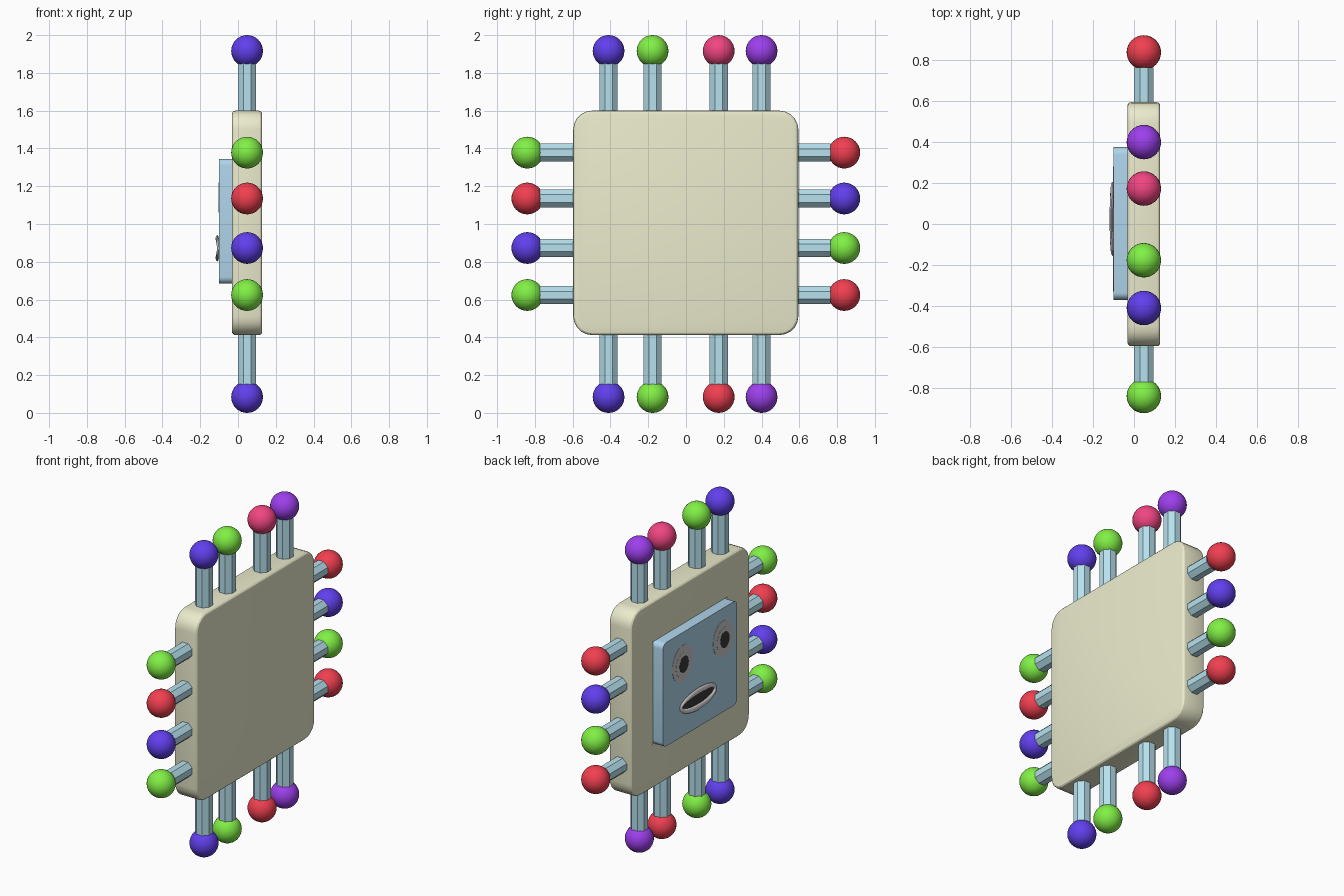
import bpy, bmesh
from math import pi, sin, cos
from mathutils import Matrix, Vector

if "Cube" in bpy.data.objects:
    bpy.data.objects.remove(bpy.data.objects["Cube"])

CX = 0.048  # centre plane of the board and pins


def mat(name, rgb):
    m = bpy.data.materials.new(name)
    m.diffuse_color = (*rgb, 1)
    m.use_nodes = True
    m.node_tree.nodes["Principled BSDF"].inputs["Base Color"].default_value = m.diffuse_color
    return m


SAND = mat("sand", (0.83, 0.83, 0.61))
SKY = mat("sky_blue", (0.47, 0.75, 0.85))
PLATE = mat("plate_blue", (0.43, 0.67, 0.84))
BLUE = mat("blue", (0.12, 0.05, 0.85))
GREEN = mat("green", (0.22, 0.87, 0.06))
RED = mat("red", (0.88, 0.05, 0.08))
CRIMSON = mat("crimson", (0.88, 0.06, 0.22))
PURPLE = mat("purple", (0.34, 0.05, 0.85))
WHITE = mat("eye_grey", (0.78, 0.78, 0.76))
IRIS = mat("iris_grey", (0.6, 0.6, 0.6))
BLACK = mat("black", (0.04, 0.04, 0.04))
LIP = mat("lip_grey", (0.72, 0.69, 0.69))


def finish(name, bm, m, smooth=None):
    bmesh.ops.recalc_face_normals(bm, faces=bm.faces)
    me = bpy.data.meshes.new(name)
    bm.to_mesh(me)
    bm.free()
    if m:
        me.materials.append(m)
    ob = bpy.data.objects.new(name, me)
    bpy.context.collection.objects.link(ob)
    if smooth:
        bpy.context.view_layer.objects.active = ob
        ob.select_set(True)
        bpy.ops.object.shade_smooth_by_angle(angle=smooth)
        ob.select_set(False)
    return ob


def slab(name, x, y, z, m, corner=0, edge=0):
    """Box with rounded corners in the YZ plane and a softened rim."""
    bm = bmesh.new()
    size = Vector((x[1] - x[0], y[1] - y[0], z[1] - z[0]))
    mid = Vector((x[0] + x[1], y[0] + y[1], z[0] + z[1])) / 2
    bmesh.ops.create_cube(bm, size=1, matrix=Matrix.Translation(mid) @ Matrix.Diagonal((*size, 1)))
    if corner:
        es = [e for e in bm.edges if abs(e.verts[0].co.x - e.verts[1].co.x) > 1e-4]
        bmesh.ops.bevel(bm, geom=es, offset=corner, segments=5, profile=0.5, affect='EDGES')
    if edge:
        es = [e for e in bm.edges if abs(e.verts[0].co.x - e.verts[1].co.x) < 1e-4]
        bmesh.ops.bevel(bm, geom=es, offset=edge, segments=3, profile=0.5, affect='EDGES')
    return finish(name, bm, m, 0.5 if corner else None)


# board with a square recess for the face plate
body = slab("board", (-0.032, 0.128), (-0.597, 0.595), (0.412, 1.6), SAND, 0.1, 0.018)
cutter = slab("recess_cutter", (-0.2, 0.02), (-0.37, 0.375), (0.685, 1.345), None)
cutter.hide_render = True
cutter.hide_set(True)
mod = body.modifiers.new("recess", 'BOOLEAN')
mod.operation = 'DIFFERENCE'
mod.object = cutter

# face plate
slab("face_plate", (-0.1, 0.02), (-0.37, 0.375), (0.685, 1.345), PLATE, 0.035)


def pin(name, start, end, ball_at, m):
    """Eight-sided rod from the board, with a ball on its end."""
    a, b = Vector(start), Vector(end)
    d = b - a
    rot = Vector((0, 0, 1)).rotation_difference(d).to_matrix().to_4x4()
    bm = bmesh.new()
    bmesh.ops.create_cone(bm, cap_ends=True, segments=8, radius1=0.052, radius2=0.052, depth=d.length,
                          matrix=Matrix.Translation((a + b) / 2) @ rot @ Matrix.Rotation(pi / 8, 4, 'Z'))
    finish(name + "_rod", bm, SKY)
    bm = bmesh.new()
    bmesh.ops.create_uvsphere(bm, u_segments=32, v_segments=16, radius=0.084,
                              matrix=Matrix.Translation(ball_at))
    finish(name + "_ball", bm, m, 0.6)


# top and bottom pins
for i, (y, top, low) in enumerate([(-0.41, BLUE, BLUE), (-0.177, GREEN, GREEN),
                                   (0.173, CRIMSON, RED), (0.4, PURPLE, PURPLE)]):
    pin(f"top_pin_{i}", (CX, y, 1.55), (CX, y, 1.855), (CX, y, 1.916), top)
    pin(f"bottom_pin_{i}", (CX, y, 0.46), (CX, y, 0.148), (CX, y, 0.084), low)

# side pins
for i, (z, left, right) in enumerate([(1.378, GREEN, RED), (1.135, RED, BLUE),
                                      (0.873, BLUE, GREEN), (0.624, GREEN, RED)]):
    pin(f"left_pin_{i}", (CX, -0.55, z), (CX, -0.772, z), (CX, -0.84, z), left)
    pin(f"right_pin_{i}", (CX, 0.55, z), (CX, 0.765, z), (CX, 0.838, z), right)


def disc(name, y, z, ry, rz, x, tilt, m):
    """Thin oval lying on the face plate."""
    bm = bmesh.new()
    bmesh.ops.create_cone(bm, cap_ends=True, segments=32, radius1=1, radius2=1, depth=0.012,
                          matrix=Matrix.Translation((x, y, z)) @ Matrix.Rotation(tilt, 4, 'X')
                          @ Matrix.Diagonal((1, ry, rz, 1)) @ Matrix.Rotation(pi / 2, 4, 'Y'))
    finish(name, bm, m)


# eyes: bm depth is along x after the turn
for side, y, tilt in (("left", 0.18, 0.2), ("right", -0.23, -0.1)):
    disc(side + "_eye", y, 1.15, 0.1, 0.115, -0.0955, tilt, WHITE)
    disc(side + "_iris", y - 0.01, 1.14, 0.075, 0.08, -0.0965, tilt, IRIS)
    disc(side + "_pupil", y - 0.015, 1.14, 0.045, 0.052, -0.0975, tilt, BLACK)

# mouth: curved oval lips around a dark opening
bm = bmesh.new()
N, K = 40, 8
rings = []
for i in range(N):
    t = 2 * pi * i / N
    bulge = 0.009 * abs(sin(t))
    ring = []
    for k in range(K):
        a = 2 * pi * k / K
        w = 0.012 + 0.008 * abs(sin(t))
        ring.append(bm.verts.new((-0.101 - bulge - 0.009 * sin(a),
                                  0.025 + (0.17 + w * cos(a)) * cos(t),
                                  0.872 + (0.05 + w * cos(a)) * sin(t))))
    rings.append(ring)
for i in range(N):
    r, s = rings[i], rings[(i + 1) % N]
    for k in range(K):
        bm.faces.new((r[k], s[k], s[(k + 1) % K], r[(k + 1) % K]))
finish("lips", bm, LIP, 0.8)
disc("mouth_opening", 0.025, 0.872, 0.16, 0.04, -0.096, 0, BLACK)
